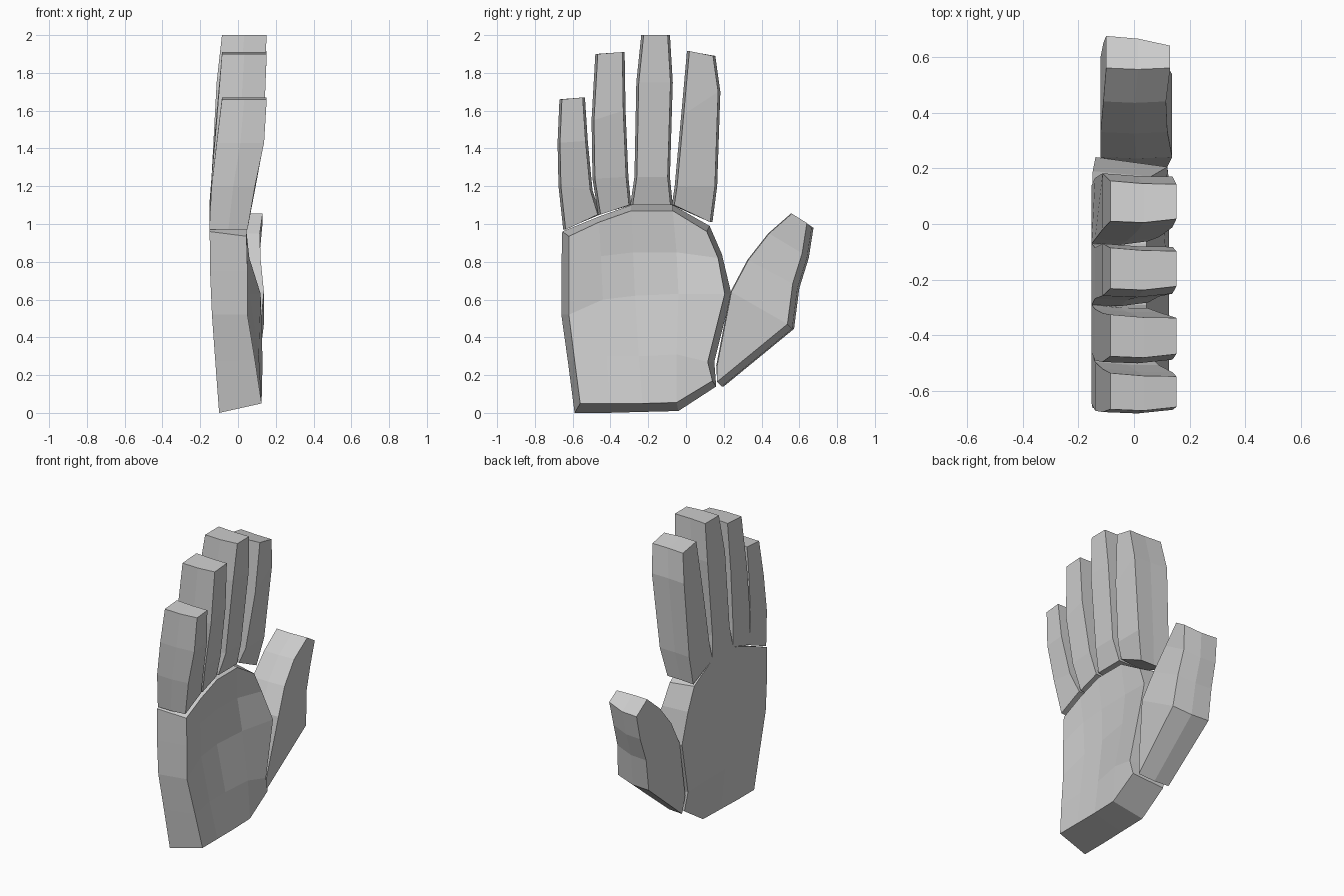
import bpy, bmesh

if "Cube" in bpy.data.objects:
    bpy.data.objects.remove(bpy.data.objects["Cube"])


def slab(name, layers):
    """Solid from stacked grids (back to front) of (x, y, z) rows, joined round their borders."""
    bm = bmesh.new()
    grids = [[[bm.verts.new(p) for p in row] for row in g] for g in (layers[0], layers[-1])]
    rims = []

    def rim(g):
        return (g[0] + [r[-1] for r in g[1:-1]] + g[-1][::-1]
                + [r[0] for r in g[-2:0:-1]])

    for g in grids:
        for a, b in zip(g, g[1:]):
            for i in range(len(a) - 1):
                bm.faces.new((a[i], a[i + 1], b[i + 1], b[i]))
    rims.append(rim(grids[0]))
    for g in layers[1:-1]:
        rims.append([bm.verts.new(p) for p in rim(g)])
    rims.append(rim(grids[1]))
    for a, b in zip(rims, rims[1:]):
        for i in range(len(a)):
            j = (i + 1) % len(a)
            bm.faces.new((a[i], a[j], b[j], b[i]))
    bmesh.ops.recalc_face_normals(bm, faces=bm.faces)
    mesh = bpy.data.meshes.new(name)
    bm.to_mesh(mesh)
    bm.free()
    obj = bpy.data.objects.new(name, mesh)
    bpy.context.collection.objects.link(obj)


def digit(name, left, right, back_x, front_x, inset_l, inset_r):
    """Tapered digit: left/right (y, z) edges at the back, inset at the front, seam in the middle."""
    back, mid, front = [], [], []
    for (ly, lz), (ry, rz), xb, xf in zip(left, right, back_x, front_x):
        xm = (xb + xf) / 2
        back.append([(xb, ly, lz), (xb, ry, rz)])
        mid.append([(xm, ly - .005, lz), (xm, ry - .01, rz)])
        front.append([(xf, ly + inset_l, lz), (xf, ry - inset_r[0], rz + inset_r[1])])
    slab(name, [back, mid, front])


# palm: five columns from little-finger side to thumb side, rows from wrist to knuckles
palm_front = [
    [(.125, -.56, .05), (.125, -.40, .05), (.125, -.23, .05), (.125, -.05, .055), (.125, .14, .17)],
    [(.09, -.59, .28), (.08, -.42, .30), (.08, -.25, .30), (.11, -.05, .31), (.13, .115, .27)],
    [(.05, -.62, .52), (.03, -.44, .60), (.03, -.27, .62), (.06, -.04, .63), (.12, .205, .63)],
    [(.05, -.62, .75), (.03, -.45, .83), (.025, -.28, .85), (.03, -.05, .85), (.06, .17, .82)],
    [(.045, -.62, .935), (.045, -.46, 1.01), (.045, -.29, 1.07), (.045, -.07, 1.07), (.045, .11, .96)],
]
back_x = (-.10, -.12, -.138, -.148, -.15)
back_yz = [
    [(-.59, .0), (-.42, .0), (-.24, .005), (-.04, .01), (.16, .14)],
    [(-.625, .27), (-.43, .28), (-.25, .28), (-.04, .28), (.15, .27)],
    [(-.66, .52), (-.45, .57), (-.27, .60), (-.04, .62), (.24, .63)],
    [(-.66, .75), (-.46, .82), (-.28, .85), (-.06, .86), (.19, .84)],
    [(-.655, .96), (-.46, 1.04), (-.29, 1.10), (-.07, 1.10), (.125, .99)],
]
palm_back = [[(x, y, z) for y, z in row] for x, row in zip(back_x, back_yz)]
slab("palm", [palm_back, palm_front])

# fingers
fingers = {
    "little_finger": ([(-.645, .97), (-.67, 1.2), (-.675, 1.43), (-.665, 1.66)],
                      [(-.455, 1.05), (-.495, 1.18), (-.52, 1.44), (-.535, 1.67)]),
    "ring_finger": ([(-.46, 1.05), (-.49, 1.24), (-.495, 1.55), (-.475, 1.90)],
                    [(-.29, 1.10), (-.305, 1.25), (-.32, 1.6), (-.325, 1.91)]),
    "middle_finger": ([(-.29, 1.10), (-.268, 1.25), (-.258, 1.75), (-.232, 2.0)],
                      [(-.07, 1.10), (-.085, 1.25), (-.07, 1.75), (-.085, 2.0)]),
    "index_finger": ([(-.07, 1.10), (-.055, 1.2), (-.02, 1.58), (.01, 1.915)],
                     [(.14, 1.01), (.165, 1.2), (.182, 1.7), (.155, 1.89)]),
}
for name, (left, right) in fingers.items():
    digit(name, left, right, (-.152, -.14, -.113, -.085), (.05, .09, .138, .152), .008, (.012, 0))

# thumb
digit("thumb",
      [(.165, .25), (.24, .64), (.33, .81), (.44, .95), (.56, 1.055)],
      [(.20, .14), (.572, .445), (.60, .66), (.65, .82), (.675, .98)],
      (-.11, -.12, -.12, -.11, -.10), (.10, .137, .12, .115, .13), 0, (.035, .025))
